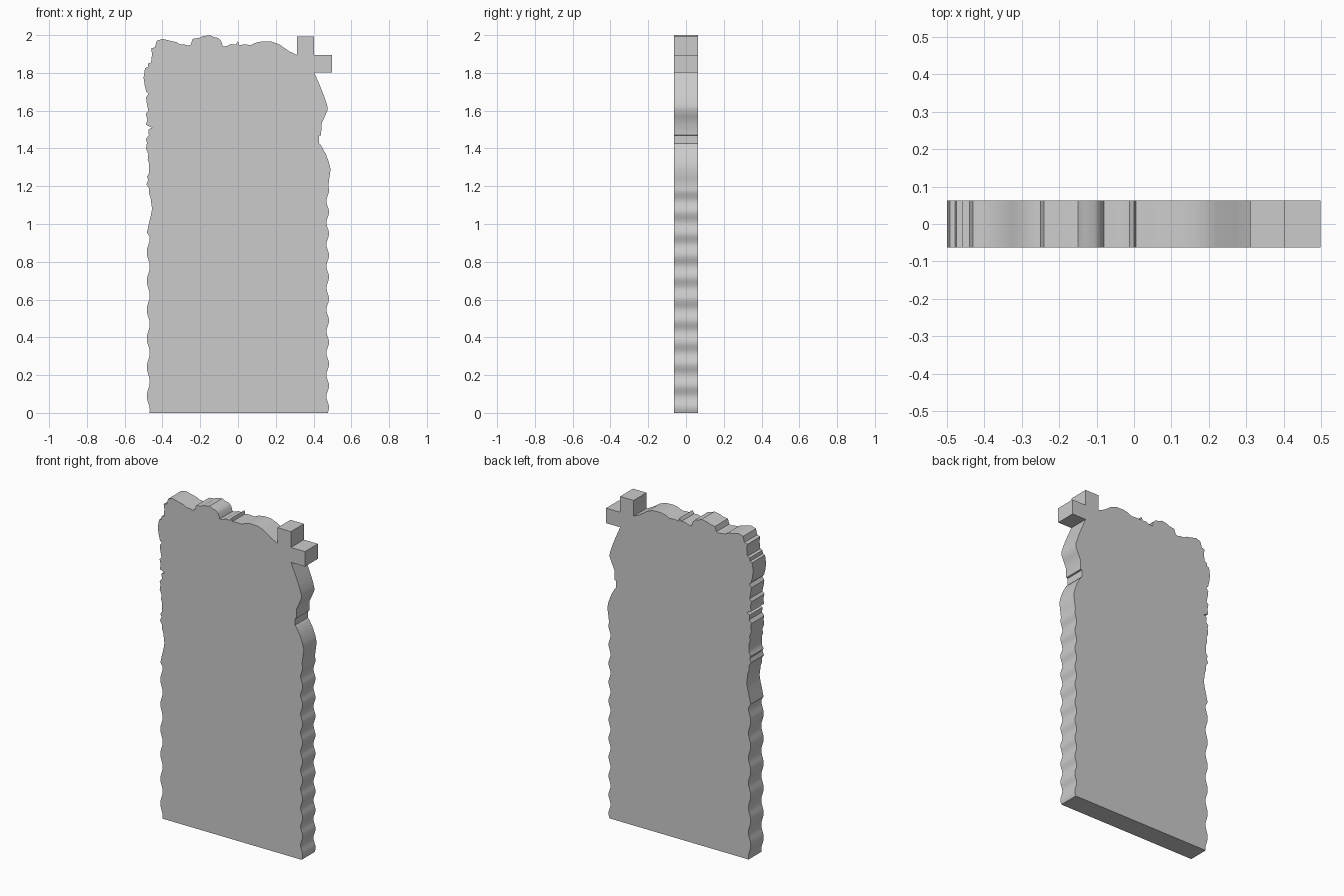
import bpy, bmesh, math

HALF = 0.0625  # half thickness of the slab

def wave(x, amp, period, z0, z1, n, phase=0.0):
    """Gently rippled vertical edge."""
    pts = []
    for i in range(n + 1):
        z = z0 + (z1 - z0) * i / n
        pts.append((x + amp * math.sin(2 * math.pi * z / period + phase), z))
    return pts

# right edge: ripples, then the worn shoulder
right = wave(0.475, 0.007, 0.115, 0.0, 1.2, 84) + [
    (.483, 1.24), (.49, 1.29), (.48, 1.33), (.465, 1.37), (.44, 1.415), (.43, 1.425),
    (.43, 1.468), (.44, 1.47), (.442, 1.53), (.46, 1.57), (.475, 1.605),
    (.472, 1.63), (.455, 1.68), (.435, 1.73), (.403, 1.803)]

# stepped corner
steps = [(.498, 1.803), (.498, 1.895), (.403, 1.895), (.403, 1.992),
         (.312, 1.992), (.312, 1.895)]

# ragged top edge, right to left
crown = [(.27, 1.915), (.22, 1.95), (.18, 1.965), (.13, 1.967), (.095, 1.96),
         (.07, 1.948), (.03, 1.95), (.005, 1.947), (.0, 1.968), (-.012, 1.95),
         (-.04, 1.952), (-.06, 1.942), (-.08, 1.94), (-.09, 1.97), (-.105, 1.985),
         (-.13, 1.99), (-.15, 2.0), (-.19, 1.993), (-.205, 1.985), (-.24, 1.98),
         (-.25, 1.95), (-.262, 1.945), (-.285, 1.95), (-.31, 1.952), (-.325, 1.962),
         (-.36, 1.97), (-.40, 1.98), (-.43, 1.97), (-.44, 1.935), (-.46, 1.93),
         (-.455, 1.90), (-.46, 1.855)]

# ragged upper left edge, top to bottom
left_upper = [(-.475, 1.85), (-.478, 1.83), (-.492, 1.825), (-.5, 1.775), (-.493, 1.73),
              (-.485, 1.70), (-.473, 1.69), (-.487, 1.67), (-.483, 1.64), (-.475, 1.60),
              (-.488, 1.585), (-.48, 1.55), (-.487, 1.525), (-.455, 1.51), (-.475, 1.50),
              (-.472, 1.47), (-.487, 1.45), (-.482, 1.43), (-.487, 1.40), (-.475, 1.37),
              (-.478, 1.34), (-.47, 1.32), (-.47, 1.27), (-.483, 1.25), (-.475, 1.235),
              (-.485, 1.21), (-.472, 1.19), (-.47, 1.16), (-.463, 1.14), (-.455, 1.08),
              (-.46, 1.05), (-.472, 1.00), (-.482, .955)]

# rippled lower left edge, then close along the flat bottom
left_lower = wave(-0.475, 0.008, 0.152, 0.93, 0.0, 62, 1.0)

outline = right + steps + crown + left_upper + left_lower

# extrude the outline into a slab
bm = bmesh.new()
front = [bm.verts.new((x, -HALF, z)) for x, z in outline]
back = [bm.verts.new((x, HALF, z)) for x, z in outline]
bm.faces.new(front)
bm.faces.new(back[::-1])
for i in range(len(outline)):
    j = (i + 1) % len(outline)
    bm.faces.new((front[j], front[i], back[i], back[j]))
bmesh.ops.recalc_face_normals(bm, faces=bm.faces[:])
mesh = bpy.data.meshes.new("slab")
bm.to_mesh(mesh)
bm.free()

stone = bpy.data.materials.new("stone grey")
stone.diffuse_color = (0.6, 0.6, 0.6, 1)
mesh.materials.append(stone)

slab = bpy.data.objects.new("slab", mesh)
bpy.context.collection.objects.link(slab)
bpy.context.view_layer.objects.active = slab
slab.select_set(True)
bpy.ops.object.shade_smooth_by_angle(angle=math.radians(35))
